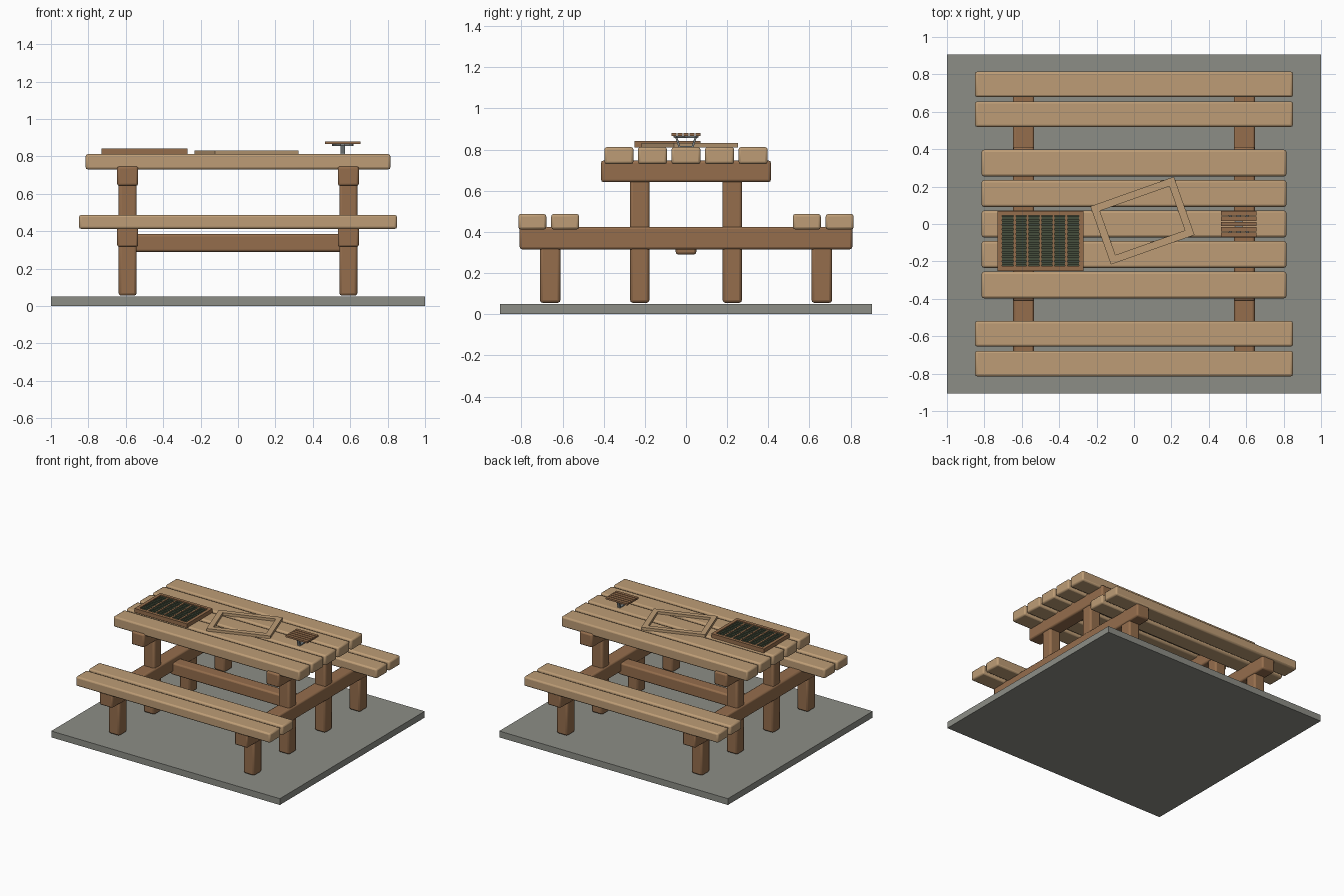
import bpy, bmesh, math
from mathutils import Matrix, Vector

cube = bpy.data.objects.get("Cube")
if cube:
    bpy.data.objects.remove(cube, do_unlink=True)


def material(name, rgb):
    m = bpy.data.materials.new(name)
    m.use_nodes = True
    m.diffuse_color = (*rgb, 1)
    m.node_tree.nodes["Principled BSDF"].inputs["Base Color"].default_value = (*rgb, 1)
    return m


LIGHT = material("light wood", (0.51, 0.335, 0.18))
BROWN = material("brown wood", (0.30, 0.155, 0.073))
STONE = material("grey stone", (0.265, 0.27, 0.24))
GREEN = material("dark green", (0.06, 0.075, 0.045))
METAL = material("grey metal", (0.2, 0.22, 0.22))


def box(name, mat, x, y, z, bevel=0.0, place=Matrix()):
    """Box from (min, max) ranges on each axis, optionally bevelled and moved."""
    bm = bmesh.new()
    bmesh.ops.create_cube(bm, size=1)
    size = [r[1] - r[0] for r in (x, y, z)]
    mid = Vector([(r[0] + r[1]) / 2 for r in (x, y, z)])
    bm.transform(place @ Matrix.Translation(mid) @ Matrix.Diagonal((*size, 1)))
    mesh = bpy.data.meshes.new(name)
    bm.to_mesh(mesh)
    bm.free()
    mesh.materials.append(mat)
    ob = bpy.data.objects.new(name, mesh)
    bpy.context.collection.objects.link(ob)
    if bevel:
        mod = ob.modifiers.new("Bevel", "BEVEL")
        mod.width = bevel
        mod.segments = 2
    return ob


def around(c, half):
    return (c - half, c + half)


# Ground slab
box("ground_slab", STONE, (-1, 1), (-0.905, 0.905), (0, 0.05))

# Table top planks
for i in range(5):
    box("table_plank", LIGHT, (-0.815, 0.815), around((i - 2) * 0.163, 0.071), (0.73, 0.812), 0.012)

# Bench planks
for side in (-1, 1):
    for y in (0.587, 0.747):
        box("bench_plank", LIGHT, (-0.85, 0.85), around(side * y, 0.068), (0.412, 0.487), 0.012)

# Trestles: legs, bench beam and table beam at each end
for side in (-1, 1):
    x = side * 0.59
    for y in (-0.225, 0.225):
        box("table_leg", BROWN, around(x, 0.048), around(y, 0.047), (0.055, 0.70), 0.014)
    for y in (-0.66, 0.66):
        box("bench_leg", BROWN, around(x, 0.048), around(y, 0.05), (0.055, 0.38), 0.014)
    box("bench_beam", BROWN, around(x, 0.056), (-0.808, 0.808), (0.315, 0.425), 0.012)
    box("table_beam", BROWN, around(x, 0.056), (-0.413, 0.413), (0.642, 0.747), 0.012)

# Long stretcher
box("stretcher", BROWN, (-0.56, 0.56), (-0.05, 0.05), (0.29, 0.385), 0.012)

# Tray: floor, rim and lattice
TOP = 0.81
box("tray_floor", GREEN, (-0.72, -0.28), (-0.24, 0.06), (TOP, 0.818))
for x in (-0.7175, -0.2825):
    box("tray_side", BROWN, around(x, 0.0125), (-0.25, 0.07), (TOP, 0.842))
for y in (-0.2375, 0.0575):
    box("tray_end", BROWN, (-0.705, -0.295), around(y, 0.0125), (TOP, 0.842))
for i in range(11):
    box("tray_slat", GREEN, (-0.705, -0.295), around(-0.09 + (i - 5) * 0.0245, 0.008), (TOP, 0.836))
for i in range(5):
    box("tray_divider", BROWN, around(-0.5 + (i - 2) * 0.069, 0.006), (-0.225, 0.045), (TOP, 0.838))

# Loose rectangular frame lying at an angle
turn = Matrix.Translation((0.045, 0.018, 0)) @ Matrix.Rotation(math.radians(19.5), 4, "Z")
for s in (-1, 1):
    box("frame_long_bar", LIGHT, (-0.237, 0.237), around(s * 0.145, 0.02), (TOP, 0.832), 0, turn)
    box("frame_short_bar", LIGHT, around(s * 0.217, 0.02), (-0.125, 0.125), (TOP, 0.832), 0, turn)

# Small stand: slatted top on splayed metal legs
for i in range(5):
    box("stand_slat", BROWN, (0.465, 0.655), around((i - 2) * 0.029, 0.012), (0.866, 0.88))
box("stand_rail", METAL, around(0.56, 0.012), (-0.06, 0.06), (0.858, 0.867))
box("stand_foot", METAL, around(0.56, 0.012), (-0.04, 0.04), (TOP, 0.818))
for s in (-1, 1):
    lean = Matrix.Translation((0.56, s * 0.04, 0.838)) @ Matrix.Rotation(s * -0.3, 4, "X")
    box("stand_leg", METAL, (-0.011, 0.011), (-0.005, 0.005), (-0.026, 0.026), 0, lean)
    cross = Matrix.Translation((0.56, 0, 0.861)) @ Matrix.Rotation(s * 0.75, 4, "Z")
    box("stand_brace", METAL, (-0.075, 0.075), (-0.005, 0.005), (-0.005, 0.005), 0, cross)

# Smooth the rounded edges, keep the corners sharp
bpy.ops.object.select_all(action="DESELECT")
for ob in bpy.context.collection.objects:
    if ob.type == "MESH" and ob.modifiers:
        ob.select_set(True)
        bpy.context.view_layer.objects.active = ob
bpy.ops.object.shade_smooth_by_angle(angle=math.radians(50))
